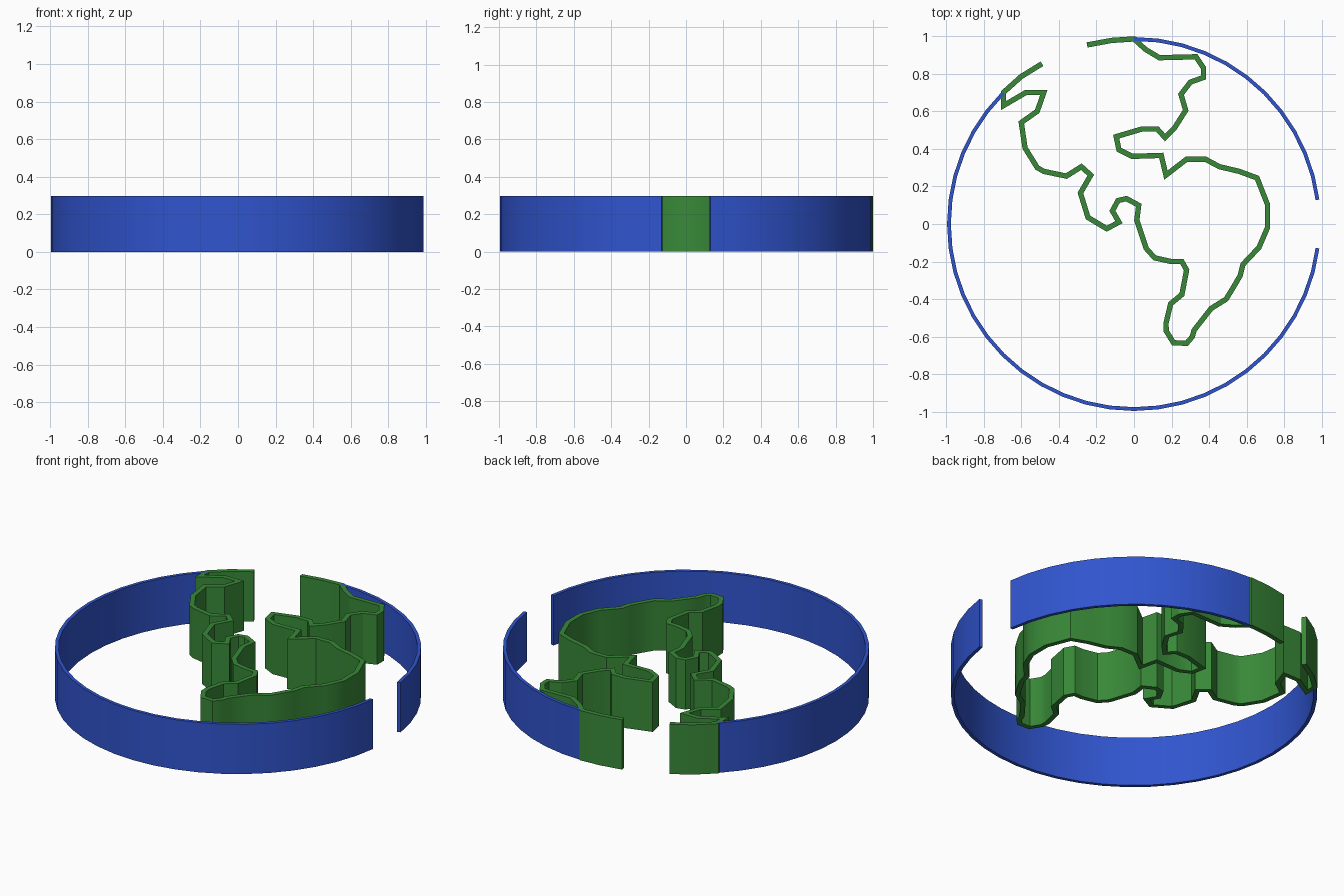
import bpy, bmesh, math
from mathutils import Vector

if "Cube" in bpy.data.objects:
    bpy.data.objects.remove(bpy.data.objects["Cube"])

HEIGHT = 0.298


def material(name, rgb):
    m = bpy.data.materials.new(name)
    m.diffuse_color = (*rgb, 1)
    m.use_nodes = True
    m.node_tree.nodes["Principled BSDF"].inputs["Base Color"].default_value = m.diffuse_color
    return m


def offsets(pts, half):
    """Mitred left and right outlines of an open path."""
    left, right = [], []
    for i, p in enumerate(pts):
        dirs = []
        if i > 0:
            dirs.append((p - pts[i - 1]).normalized())
        if i < len(pts) - 1:
            dirs.append((pts[i + 1] - p).normalized())
        normals = [Vector((-d.y, d.x)) for d in dirs]
        n = sum(normals, Vector((0, 0))).normalized()
        n *= half / max(n.dot(normals[0]), 0.4)
        left.append(p + n)
        right.append(p - n)
    return left, right


def wall(name, path, thickness, mat):
    """Upright wall of constant thickness following a path."""
    pts = [Vector(p) for p in path]
    left, right = offsets(pts, thickness / 2)
    bm = bmesh.new()
    rows = [[bm.verts.new((a.x, a.y, z)) for a, z in
             ((l, 0), (r, 0), (r, HEIGHT), (l, HEIGHT))]
            for l, r in zip(left, right)]
    for a, b in zip(rows, rows[1:]):
        for k in range(4):
            j = (k + 1) % 4
            bm.faces.new((a[k], a[j], b[j], b[k]))
    bm.faces.new(rows[0])
    bm.faces.new(rows[-1])
    bmesh.ops.recalc_face_normals(bm, faces=bm.faces)
    mesh = bpy.data.meshes.new(name)
    bm.to_mesh(mesh)
    bm.free()
    mesh.materials.append(mat)
    ob = bpy.data.objects.new(name, mesh)
    bpy.context.collection.objects.link(ob)
    bpy.ops.object.select_all(action='DESELECT')
    ob.select_set(True)
    bpy.context.view_layer.objects.active = ob
    bpy.ops.object.shade_smooth_by_angle(angle=math.radians(30))


def arc(first, last, radius=0.985, sides=48):
    """Ring vertices between two step numbers, counter-clockwise from +x."""
    step = 2 * math.pi / sides
    return [(radius * math.cos(i * step), radius * math.sin(i * step))
            for i in range(first, last + 1)]


blue = material("ocean_blue", (0.03, 0.09, 0.62))
green = material("land_green", (0.04, 0.25, 0.04))

# Globe outline, broken at the right and where the land meets the rim
wall("ocean_ring_upper", arc(1, 12), 0.02, blue)
wall("ocean_ring_lower", arc(18, 47), 0.02, blue)

# Coastline of the two continents, one continuous strip
coast = [
    (-.49, .853), (-.60, .785), (-.695, .70), (-.695, .63), (-.575, .70),
    (-.48, .70), (-.515, .60), (-.60, .54), (-.58, .405), (-.515, .30),
    (-.48, .28), (-.36, .255), (-.28, .305), (-.23, .26), (-.285, .165),
    (-.245, .035), (-.145, -.025), (-.08, .01), (-.115, .07), (-.085, .125),
    (-.04, .135), (.025, .10), (.015, .02), (.065, -.13), (.11, -.18),
    (.20, -.20), (.255, -.20), (.28, -.245), (.255, -.375), (.195, -.425),
    (.17, -.53), (.172, -.57), (.21, -.632), (.28, -.635), (.31, -.60),
    (.32, -.565), (.41, -.45), (.49, -.40), (.53, -.335), (.565, -.275),
    (.58, -.215), (.665, -.125), (.71, -.02), (.71, .105), (.655, .245),
    (.56, .28), (.455, .305), (.38, .345), (.28, .345), (.17, .26),
    (.145, .365), (-.01, .36), (-.08, .395), (-.095, .465), (.04, .505),
    (.125, .505), (.165, .46), (.215, .51), (.275, .605), (.25, .69),
    (.30, .755), (.37, .78), (.37, .83), (.33, .89), (.135, .885),
    (.06, .93), (0, .985), (-.12, .977), (-.25, .953)]
wall("coastline", coast, 0.028, green)
